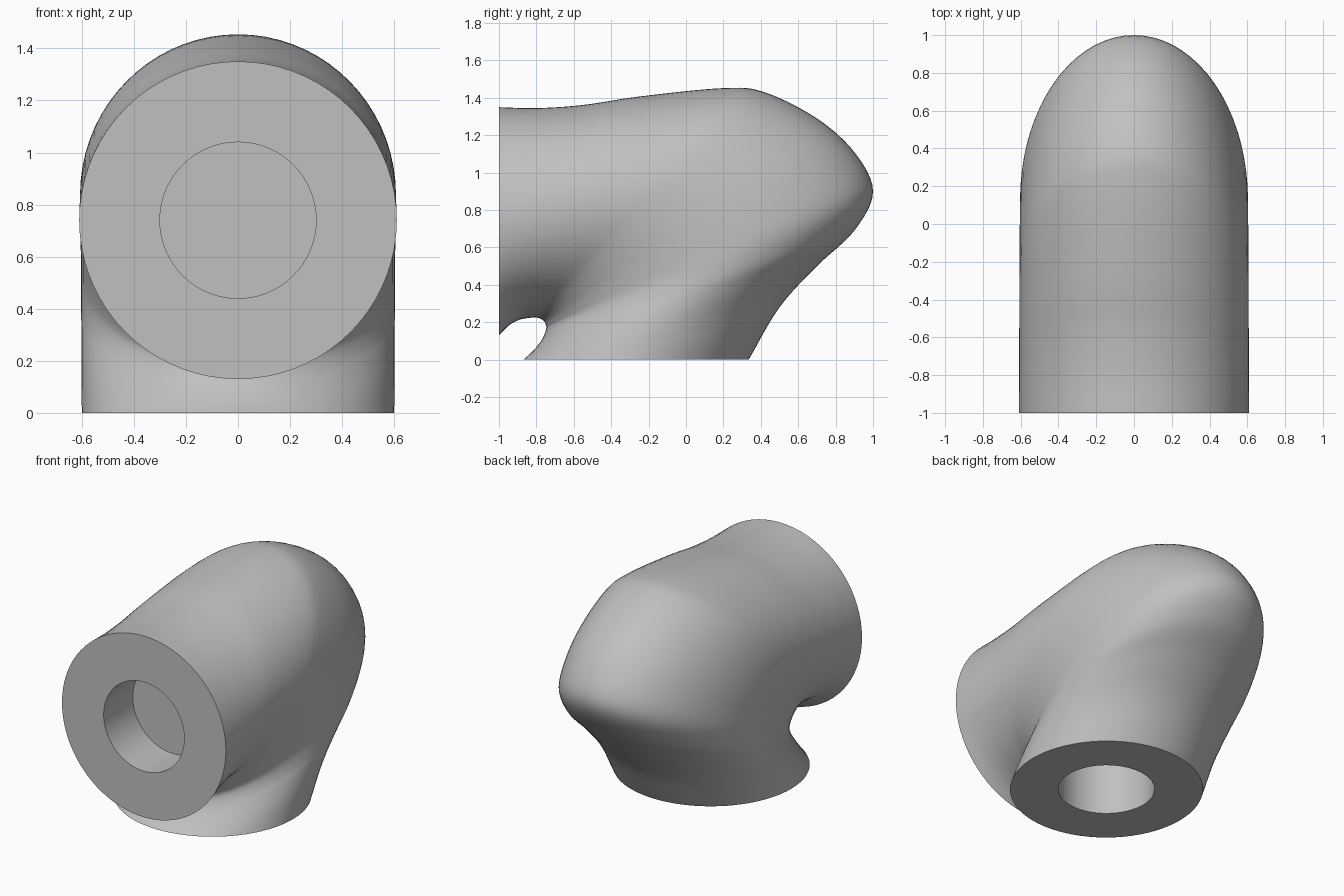
import bpy, bmesh, math
from mathutils import Vector

cube = bpy.data.objects.get("Cube")
if cube:
    bpy.data.objects.remove(cube)

SEGMENTS = 72
STEPS = 6

# Matching (y, z) guide points along the outer and inner bend
OUTER = [(-1, 1.35), (-.8, 1.345), (-.55, 1.362), (-.25, 1.407), (.2, 1.452),
         (.42, 1.43), (.7, 1.29), (.9, 1.11), (1, .9), (.9, .69), (.7, .5),
         (.5, .28), (.335, 0)]
INNER = [(-1, .13), (-.95, .18), (-.9, .21), (-.85, .222), (-.8, .225),
         (-.77, .215), (-.755, .2), (-.75, .185), (-.747, .17), (-.755, .14),
         (-.775, .1), (-.82, .045), (-.87, 0)]


def smooth_path(points):
    """Catmull-Rom curve through the guide points."""
    p = [Vector(q) for q in points]
    p = [2 * p[0] - p[1]] + p + [2 * p[-1] - p[-2]]
    path = []
    for a, b, c, d in zip(p, p[1:], p[2:], p[3:]):
        for i in range(STEPS):
            t = i / STEPS
            path.append((2 * b + (c - a) * t + (2 * a - 5 * b + 4 * c - d) * t * t
                         + (3 * b - a - 3 * c + d) * t ** 3) / 2)
    return path + [p[-2]]


def add_ring(bm, centre, half, width):
    """Ellipse spanning 'half' in the side plane and 'width' sideways."""
    ring = []
    for i in range(SEGMENTS):
        a = math.tau * i / SEGMENTS
        offset = half * math.cos(a)
        offset.x = width * math.sin(a)
        ring.append(bm.verts.new(centre + offset))
    return ring


def bridge(bm, first, second):
    for i in range(SEGMENTS):
        j = (i + 1) % SEGMENTS
        bm.faces.new((first[i], first[j], second[j], second[i]))


def add_socket(bm, rim, centre, half, inward):
    """Flat end face with a blind round hole."""
    mouth = add_ring(bm, centre, half.normalized() * 0.3, 0.3)
    floor = add_ring(bm, centre + inward, half.normalized() * 0.3, 0.3)
    bridge(bm, rim, mouth)
    bridge(bm, mouth, floor)
    bm.faces.new(floor)


# Elbow body lofted along the bend
bm = bmesh.new()
spans = []
for o, i in zip(smooth_path(OUTER), smooth_path(INNER)):
    spans.append((Vector((0, *((o + i) / 2))), Vector((0, *((o - i) / 2)))))
rings = []
for n, (centre, half) in enumerate(spans):
    width = 0.61 - 0.01 * n / (len(spans) - 1)
    rings.append(add_ring(bm, centre, half, width))
for first, second in zip(rings, rings[1:]):
    bridge(bm, first, second)

# Front and bottom sockets
add_socket(bm, rings[0], *spans[0], Vector((0, 0.31, 0)))
add_socket(bm, rings[-1], *spans[-1], Vector((0, 0, 0.4)))
bmesh.ops.recalc_face_normals(bm, faces=bm.faces)

mesh = bpy.data.meshes.new("pipe_elbow")
bm.to_mesh(mesh)
bm.free()
elbow = bpy.data.objects.new("pipe_elbow", mesh)
bpy.context.collection.objects.link(elbow)

# Plain grey finish
grey = bpy.data.materials.new("light_grey")
grey.use_nodes = True
colour = (0.53, 0.53, 0.53, 1)
grey.diffuse_color = colour
grey.node_tree.nodes["Principled BSDF"].inputs["Base Color"].default_value = colour
mesh.materials.append(grey)

bpy.ops.object.select_all(action='DESELECT')
elbow.select_set(True)
bpy.context.view_layer.objects.active = elbow
bpy.ops.object.shade_smooth_by_angle(angle=math.radians(40))
